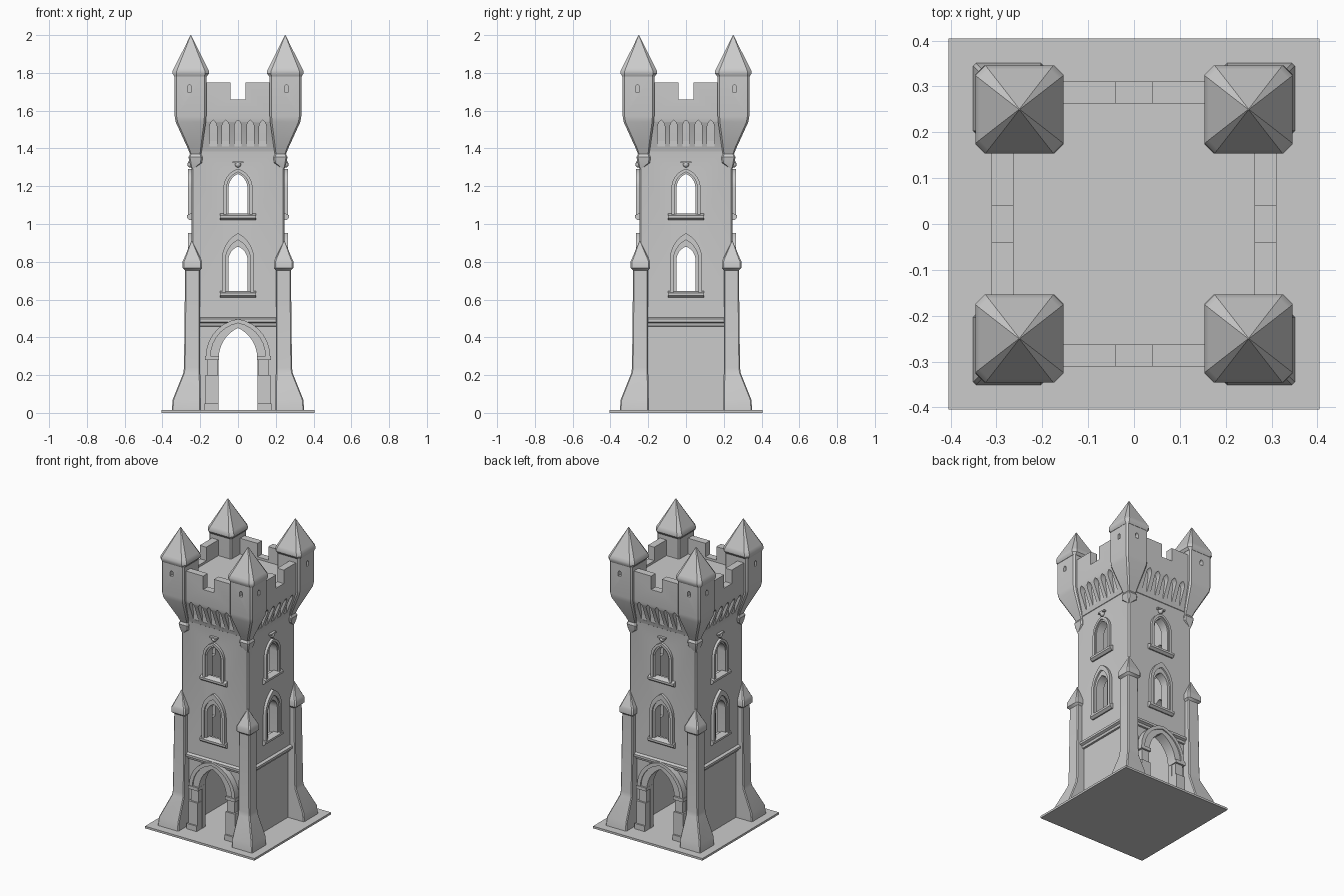
import bpy, bmesh, math
from mathutils import Matrix

if "Cube" in bpy.data.objects:
    bpy.data.objects.remove(bpy.data.objects["Cube"])

ALL, FRONT_BACK, SIDES = (0, 1, 2, 3), (0, 2), (1, 3)


def place(name, bm, turns=(0,)):
    """Turn a bmesh into objects repeated in quarter turns about z."""
    bmesh.ops.recalc_face_normals(bm, faces=bm.faces[:])
    me = bpy.data.meshes.new(name)
    bm.to_mesh(me)
    bm.free()
    out = []
    for k in turns:
        ob = bpy.data.objects.new(name, me)
        ob.rotation_euler.z = k * math.pi / 2
        bpy.context.collection.objects.link(ob)
        out.append(ob)
    return out


def prism(pts, d0, d1, axis='y', bm=None):
    """Extrude a profile: (x, z) along y, or (y, z) along x."""
    bm = bm or bmesh.new()
    at = (lambda p, d: (p[0], d, p[1])) if axis == 'y' else (lambda p, d: (d, p[0], p[1]))
    a = [bm.verts.new(at(p, d0)) for p in pts]
    b = [bm.verts.new(at(p, d1)) for p in pts]
    bm.faces.new(a)
    bm.faces.new(b[::-1])
    n = len(pts)
    for i in range(n):
        j = (i + 1) % n
        bm.faces.new((a[i], b[i], b[j], a[j]))
    return bm


def rect(x0, x1, z0, z1):
    return [(x0, z0), (x1, z0), (x1, z1), (x0, z1)]


def arch(w, z0, spring, apex, n=7):
    """Pointed arch outline, bottom left over the apex to bottom right."""
    h = apex - spring
    r = (w * w + h * h) / (2 * w)
    t = math.asin(min(1, h / r))
    half = [(w - r + r * math.cos(t * i / n), spring + r * math.sin(t * i / n)) for i in range(n)]
    right = [(w, z0)] + half
    return [(-x, z) for x, z in right] + [(0, apex)] + right[::-1]


def loft(levels):
    """Stack chamfered squares spanning [a, b] in x and y: (z, a, b, chamfer)."""
    bm = bmesh.new()
    rings = []
    for z, a, b, c in levels:
        pts = [(a + c, a), (b - c, a), (b, a + c), (b, b - c),
               (b - c, b), (a + c, b), (a, b - c), (a, a + c)]
        rings.append([bm.verts.new((x, y, z)) for x, y in pts])
    bm.faces.new(rings[0][::-1])
    bm.faces.new(rings[-1])
    for lo, hi in zip(rings, rings[1:]):
        for i in range(8):
            j = (i + 1) % 8
            bm.faces.new((lo[i], lo[j], hi[j], hi[i]))
    return bm


def carve(obs, cutters):
    """Subtract cutters from a shared mesh, then discard them."""
    ob = obs[0]
    for c in cutters:
        c.hide_render = True
        m = ob.modifiers.new("cut", 'BOOLEAN')
        m.object, m.solver = c, 'EXACT'
    bpy.context.view_layer.update()
    me = bpy.data.meshes.new_from_object(ob.evaluated_get(bpy.context.evaluated_depsgraph_get()))
    ob.modifiers.clear()
    for o in obs:
        o.data = me
    for c in cutters:
        bpy.data.objects.remove(c)


# Ground plate
place("base_plate", prism(rect(-.405, .405, 0, .014), -.405, .405))

# Hollow shaft with windows on four sides and doors front and back
shaft = place("tower_shaft", loft([(0, -.232, .232, .005), (.465, -.232, .232, .005),
                                   (.48, -.247, .247, .008), (1.4, -.247, .247, .008),
                                   (1.52, -.268, .268, .008), (1.645, -.268, .268, .008)]))
UPPER = (.05, 1.045, 1.19, 1.265)
LOWER = (.05, .635, .81, .88)
cuts = place("hollow_cutter", prism(rect(-.2, .2, -.05, 1.56), -.2, .2))
for win in (UPPER, LOWER):
    cuts += place("window_cutter", prism(arch(*win), -.5, .5), (0, 1))
cuts += place("door_cutter", prism(arch(.102, -.05, .29, .45), -.5, .5))
carve(shaft, cuts)

# Window surrounds: outer hood, inner moulding, sill
place("upper_window_hood", prism(arch(.077, 1.04, 1.19, 1.292) + arch(.06, 1.04, 1.19, 1.275)[::-1],
                                 -.264, -.235), ALL)
place("upper_window_moulding", prism(arch(.063, 1.04, 1.19, 1.278) + arch(*UPPER)[::-1],
                                     -.256, -.22), ALL)
place("lower_window_hood", prism(arch(.086, .63, .81, .952) + arch(.066, .63, .81, .915)[::-1],
                                 -.266, -.235), ALL)
place("lower_window_moulding", prism(arch(.068, .63, .81, .918) + arch(*LOWER)[::-1],
                                     -.256, -.22), ALL)
for z in (1.02, .61):
    place("window_sill", prism([(-.23, z), (-.255, z), (-.27, z + .012), (-.27, z + .026),
                                (-.25, z + .036), (-.23, z + .036)], -.095, .095, 'x'), ALL)

# Small finial above each upper window
bm = bmesh.new()
bmesh.ops.create_uvsphere(bm, u_segments=12, v_segments=8, radius=.016,
                          matrix=Matrix.Translation((0, -.252, 1.315)))
prism(rect(-.028, .028, 1.322, 1.332), -.264, -.24, bm=bm)
place("window_finial", bm, ALL)

# Doorway arch, pillars, plinths and capitals
place("door_arch", prism(arch(.165, .28, .30, .492) + arch(.102, .28, .29, .45)[::-1],
                         -.268, -.2), FRONT_BACK)
place("door_arch_hood", prism(arch(.17, .28, .30, .497) + arch(.145, .28, .30, .475)[::-1],
                              -.276, -.22), FRONT_BACK)
bm = bmesh.new()
for s in (-1, 1):
    for x0, x1, z0, z1, y in ((.106, .162, 0, .29, -.268), (.103, .178, 0, .05, -.29),
                              (.103, .172, .05, .2, -.28), (.1, .174, .28, .302, -.28)):
        prism(rect(s * x0, s * x1, z0, z1), y, -.21, bm=bm)
place("door_pillars", bm, FRONT_BACK)

# String course above the ground storey
place("string_course", prism([(-.22, .455), (-.243, .46), (-.247, .475), (-.262, .482),
                              (-.262, .497), (-.245, .507), (-.22, .507)], -.21, .21, 'x'), ALL)

# Corner buttresses with flared feet and pointed caps
place("buttress", loft([(0, .197, .352, .006), (.07, .197, .346, .006), (.21, .2, .29, .006),
                        (.24, .2, .286, .006), (.755, .2, .28, .006), (.768, .19, .294, .008),
                        (.80, .19, .294, .008), (.815, .196, .287, .008),
                        (.91, .243, .247, .001)]), ALL)

# Corner turrets with arrow slits
turret = place("turret", loft([(1.29, .235, .245, .002), (1.325, .19, .257, .008),
                               (1.355, .188, .262, .008), (1.37, .195, .254, .006),
                               (1.40, .19, .266, .008), (1.54, .17, .33, .01),
                               (1.57, .168, .335, .01), (1.80, .168, .335, .01)]), ALL)
slit = [(x + .257, z) for x, z in arch(.011, 1.70, 1.722, 1.737, 4)]
carve(turret, place("slit_cutter", prism(slit, .305, .36))
      + place("slit_cutter", prism(slit, .305, .36, 'x')))

# Turret roofs with soft eaves
place("turret_roof", loft([(1.78, .166, .337, .012), (1.796, .154, .346, .02),
                           (1.812, .154, .346, .022), (1.83, .163, .337, .02),
                           (1.92, .209, .291, .01), (2.0, .2488, .2512, .0008)]), ALL)

# Flared parapet with lancet arcading and a central notch
parapet = place("parapet", prism([(-.235, 1.375), (-.25, 1.385), (-.256, 1.41), (-.308, 1.54),
                                  (-.311, 1.56), (-.311, 1.75), (-.263, 1.75), (-.263, 1.6),
                                  (-.235, 1.6)], -.2, .2, 'x'), ALL)
cuts = place("notch_cutter", prism(rect(-.04, .04, 1.66, 1.9), -.4, -.25))
for i in range(-2, 3):
    lancet = [(x + i * .0655, z) for x, z in arch(.019, 1.41, 1.515, 1.55, 5)]
    cuts += place("lancet_cutter", prism(lancet, -.4, -.254))
carve(parapet, cuts)

# Smooth shading that keeps hard edges
bpy.ops.object.select_all(action='SELECT')
bpy.context.view_layer.objects.active = shaft[0]
bpy.ops.object.shade_smooth_by_angle(angle=math.radians(32))
